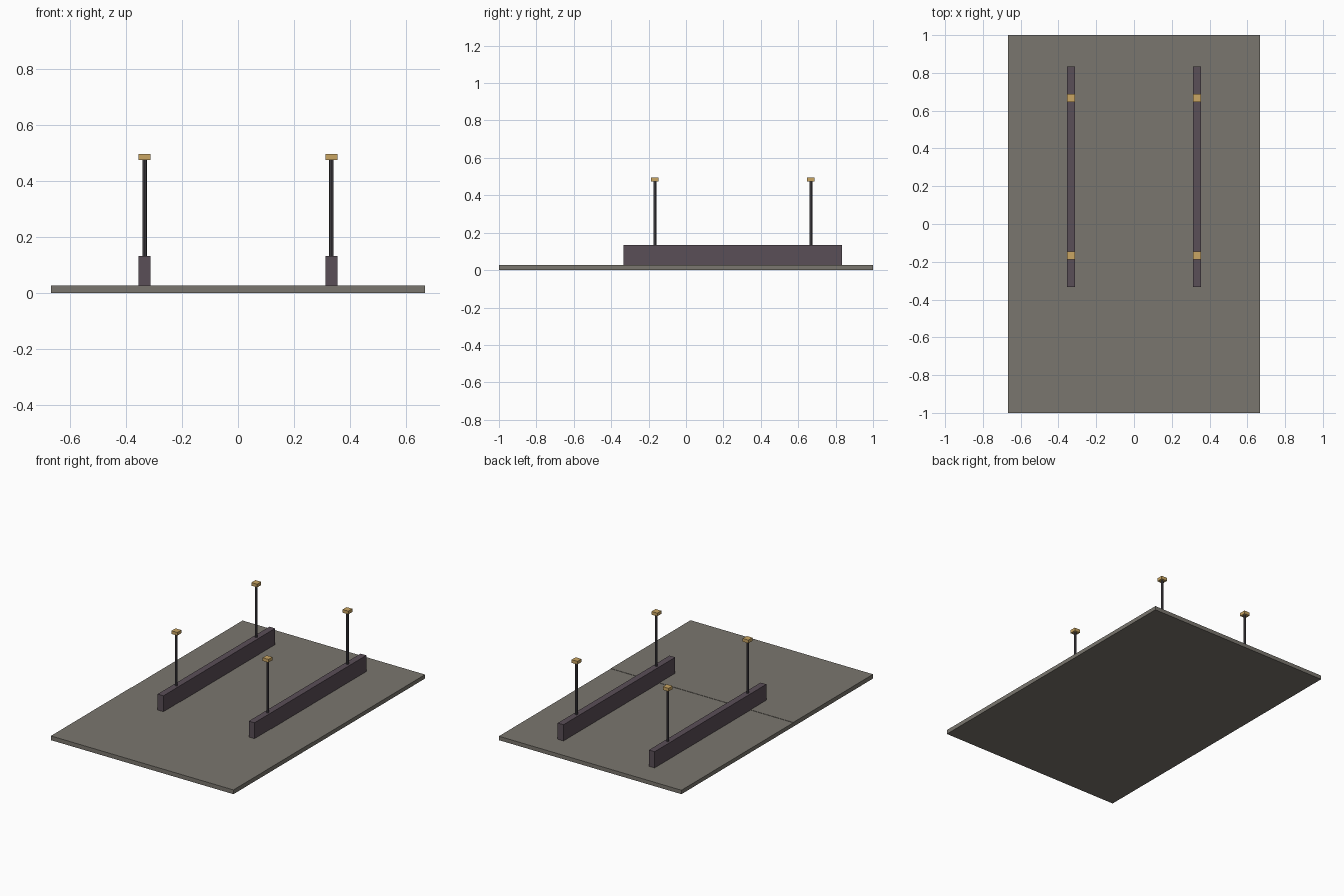
import bpy

cube = bpy.data.objects.get("Cube")
if cube:
    bpy.data.objects.remove(cube, do_unlink=True)


def material(name, srgb):
    """Flat material from 0-255 display values, stored as linear."""
    color = [((c / 255 + 0.055) / 1.055) ** 2.4 for c in srgb] + [1]
    mat = bpy.data.materials.new(name)
    mat.use_nodes = True
    mat.diffuse_color = color
    mat.node_tree.nodes["Principled BSDF"].inputs["Base Color"].default_value = color
    return mat


stone = material("warm grey stone", (122, 118, 110))
wood = material("dark plum wood", (90, 78, 87))
iron = material("dark iron", (78, 74, 80))
brass = material("pale brass", (202, 166, 100))


def box(name, low, high, mat):
    """Axis-aligned box between two corners."""
    bpy.ops.mesh.primitive_cube_add(
        size=1, location=[(a + b) / 2 for a, b in zip(low, high)])
    obj = bpy.context.object
    obj.name = name
    obj.scale = [b - a for a, b in zip(low, high)]
    bpy.ops.object.transform_apply(location=False, rotation=False, scale=True)
    obj.data.materials.append(mat)
    return obj


def post(name, x, y, bottom, top, mat):
    """Slim round post."""
    bpy.ops.mesh.primitive_cylinder_add(
        vertices=8, radius=0.008, depth=top - bottom,
        location=(x, y, (bottom + top) / 2))
    obj = bpy.context.object
    obj.name = name
    obj.data.materials.append(mat)
    bpy.ops.object.shade_smooth_by_angle()


# Floor in two slabs, with a tiny step down towards the back
HALF_W, SEAM = 0.667, -0.167
box("floor_front", (-HALF_W, -1, 0), (HALF_W, SEAM, 0.028), stone)
box("floor_back", (-HALF_W, SEAM, 0), (HALF_W, 1, 0.026), stone)

# Two long beams, each carrying two capped posts
BEAM_TOP, CAP_LOW, CAP_TOP, HALF = 0.133, 0.475, 0.496, 0.021
for side, x in (("right", -0.333), ("left", 0.333)):
    box(f"{side}_beam", (x - HALF, -0.333, 0.02),
        (x + HALF, 0.833, BEAM_TOP), wood)
    for end, y in (("front", -0.167), ("back", 0.667)):
        post(f"{side}_{end}_post", x, y, BEAM_TOP - 0.01, CAP_LOW + 0.005, iron)
        box(f"{side}_{end}_cap", (x - HALF, y - HALF, CAP_LOW),
            (x + HALF, y + HALF, CAP_TOP), brass)
